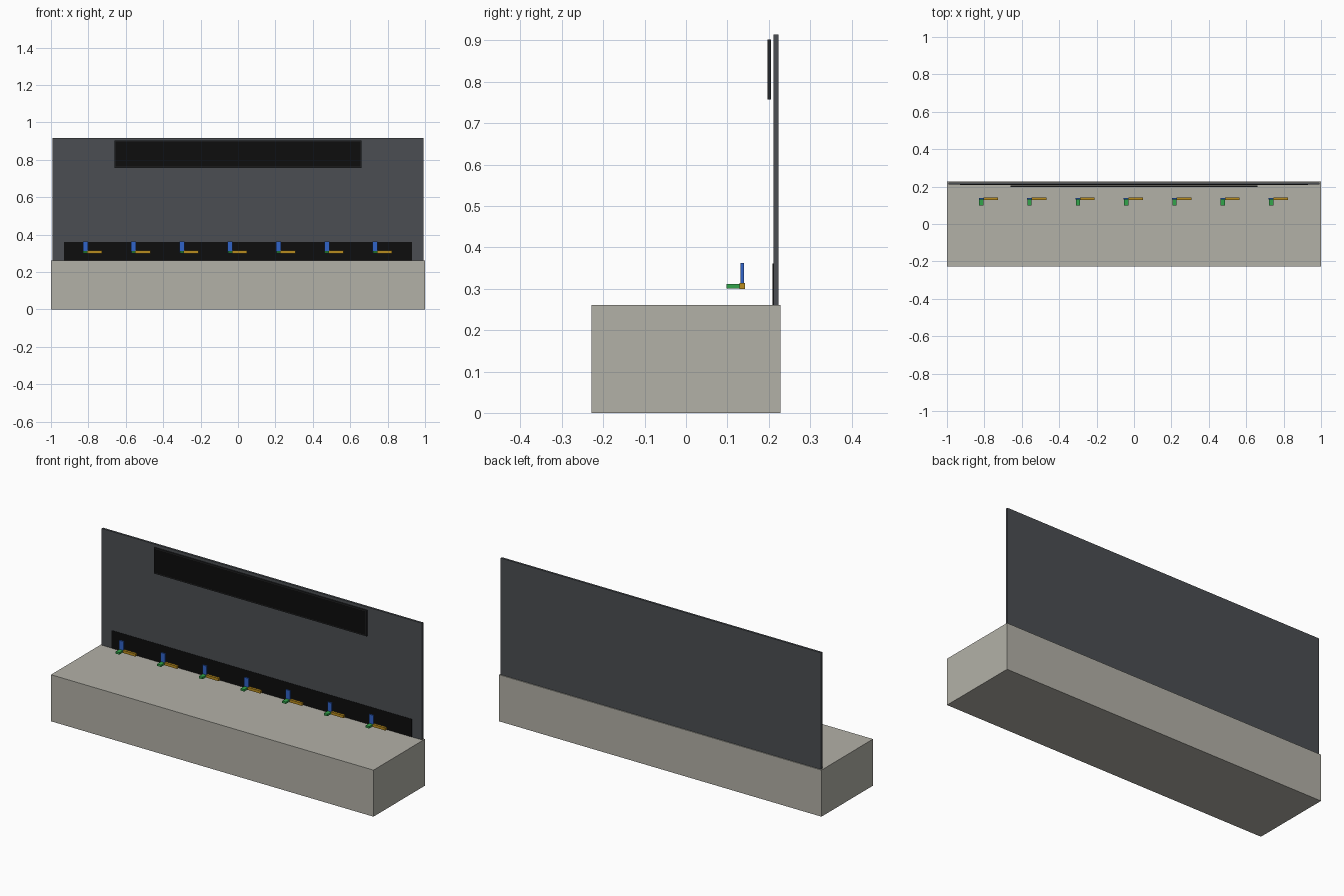
import bpy
import bmesh

default = bpy.data.objects.get("Cube")
if default:
    bpy.data.objects.remove(default, do_unlink=True)


def material(name, rgb):
    m = bpy.data.materials.new(name)
    m.use_nodes = True
    m.diffuse_color = (*rgb, 1)
    bsdf = next(n for n in m.node_tree.nodes if n.type == 'BSDF_PRINCIPLED')
    bsdf.inputs["Base Color"].default_value = (*rgb, 1)
    return m


STONE = material("warm grey", (0.45, 0.44, 0.39))
SLATE = material("slate grey", (0.070, 0.076, 0.085))
CHARCOAL = material("charcoal", (0.017, 0.018, 0.019))
BLACK = material("black", (0.004, 0.004, 0.004))
BLUE = material("blue", (0.030, 0.125, 0.58))
GREEN = material("green", (0.032, 0.376, 0.070))
AMBER = material("amber", (0.485, 0.262, 0.013))


def box(name, lo, hi, mat, border=0, face_mat=None):
    """Box between two corners, optionally with a recoloured inset front face."""
    bm = bmesh.new()
    bmesh.ops.create_cube(bm, size=1)
    centre = [(a + b) / 2 for a, b in zip(lo, hi)]
    for v in bm.verts:
        v.co = [c + p * (b - a) for c, p, a, b in zip(centre, v.co, lo, hi)]
        v.co = [p - c for p, c in zip(v.co, centre)]
    bm.normal_update()
    if face_mat:
        front = min(bm.faces, key=lambda f: f.normal.y)
        bmesh.ops.inset_region(bm, faces=[front], thickness=border)
        front.material_index = 1
    mesh = bpy.data.meshes.new(name)
    bm.to_mesh(mesh)
    bm.free()
    mesh.materials.append(mat)
    if face_mat:
        mesh.materials.append(face_mat)
    ob = bpy.data.objects.new(name, mesh)
    ob.location = centre
    bpy.context.collection.objects.link(ob)
    return ob


# Plinth and upright back panel
box("base", (-1, -0.228, 0), (1, 0.228, 0.261), STONE)
box("back_panel", (-0.993, 0.211, 0.261), (0.993, 0.223, 0.915), SLATE)

# Black strip along the foot of the panel, and the raised board near its top
box("lower_strip", (-0.93, 0.2095, 0.261), (0.93, 0.211, 0.361), BLACK)
box("upper_board", (-0.66, 0.197, 0.757), (0.66, 0.205, 0.902), CHARCOAL, 0.008, BLACK)

# Row of seven three-armed markers
for i in range(7):
    x = -0.830 + i * 0.2583
    n = i + 1
    box(f"marker_upright_{n}", (x, 0.132, 0.305), (x + 0.027, 0.140, 0.362), BLUE)
    box(f"marker_front_arm_{n}", (x + 0.002, 0.098, 0.301), (x + 0.025, 0.136, 0.312), GREEN)
    box(f"marker_side_arm_{n}", (x + 0.025, 0.129, 0.299), (x + 0.103, 0.143, 0.314), AMBER)
